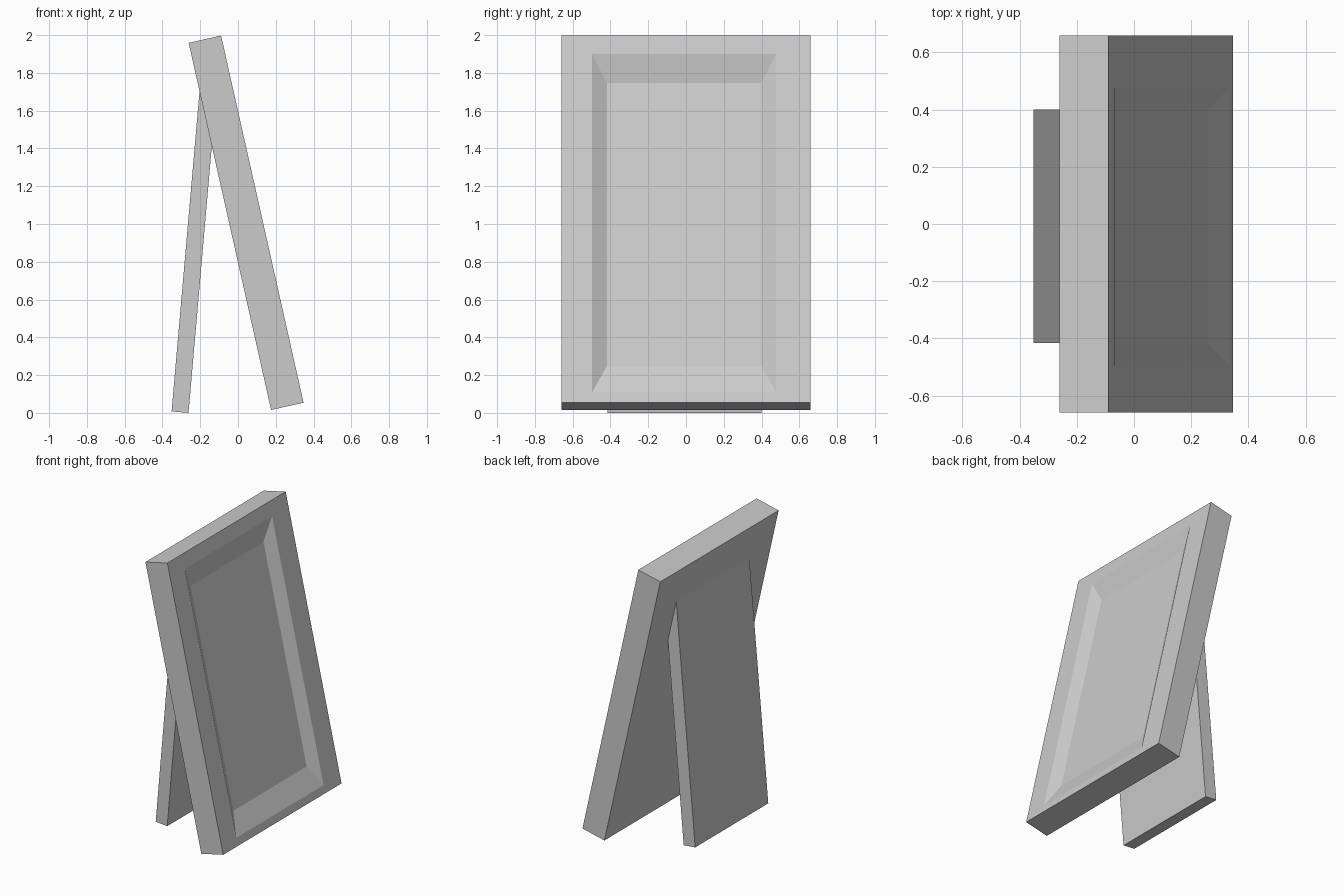
import bpy, bmesh
from math import radians

if "Cube" in bpy.data.objects:
    bpy.data.objects.remove(bpy.data.objects["Cube"])


def loft(name, rings, location, tilt):
    """Bridge rectangles (x, y0, y1, z0, z1) in order, cap both ends, then lean about y."""
    bm = bmesh.new()
    loops = []
    for x, y0, y1, z0, z1 in rings:
        corners = [(y0, z0), (y1, z0), (y1, z1), (y0, z1)]
        loops.append([bm.verts.new((x, y, z)) for y, z in corners])
    for a, b in zip(loops, loops[1:]):
        for i in range(4):
            j = (i + 1) % 4
            bm.faces.new((a[i], a[j], b[j], b[i]))
    bm.faces.new(loops[0][::-1])
    bm.faces.new(loops[-1])
    bmesh.ops.recalc_face_normals(bm, faces=bm.faces)
    mesh = bpy.data.meshes.new(name)
    bm.to_mesh(mesh)
    bm.free()
    obj = bpy.data.objects.new(name, mesh)
    bpy.context.collection.objects.link(obj)
    obj.location = location
    obj.rotation_euler.y = radians(tilt)
    return obj


# Leaning frame: back, front border, opening, sunken picture panel
loft("picture_frame", [
    (-0.176, -0.66, 0.66, 0, 1.992),
    (0, -0.66, 0.66, 0, 1.992),
    (0, -0.497, 0.477, 0.056, 1.892),
    (-0.045, -0.418, 0.398, 0.21, 1.744),
], (0.347, 0, 0.054), -12.66)

# Rear support board, its top end buried in the frame
loft("rear_stand", [
    (-0.09, -0.416, 0.4, 0, 1.76),
    (0, -0.416, 0.4, 0, 1.76),
], (-0.262, 0, 0), 4.99)
